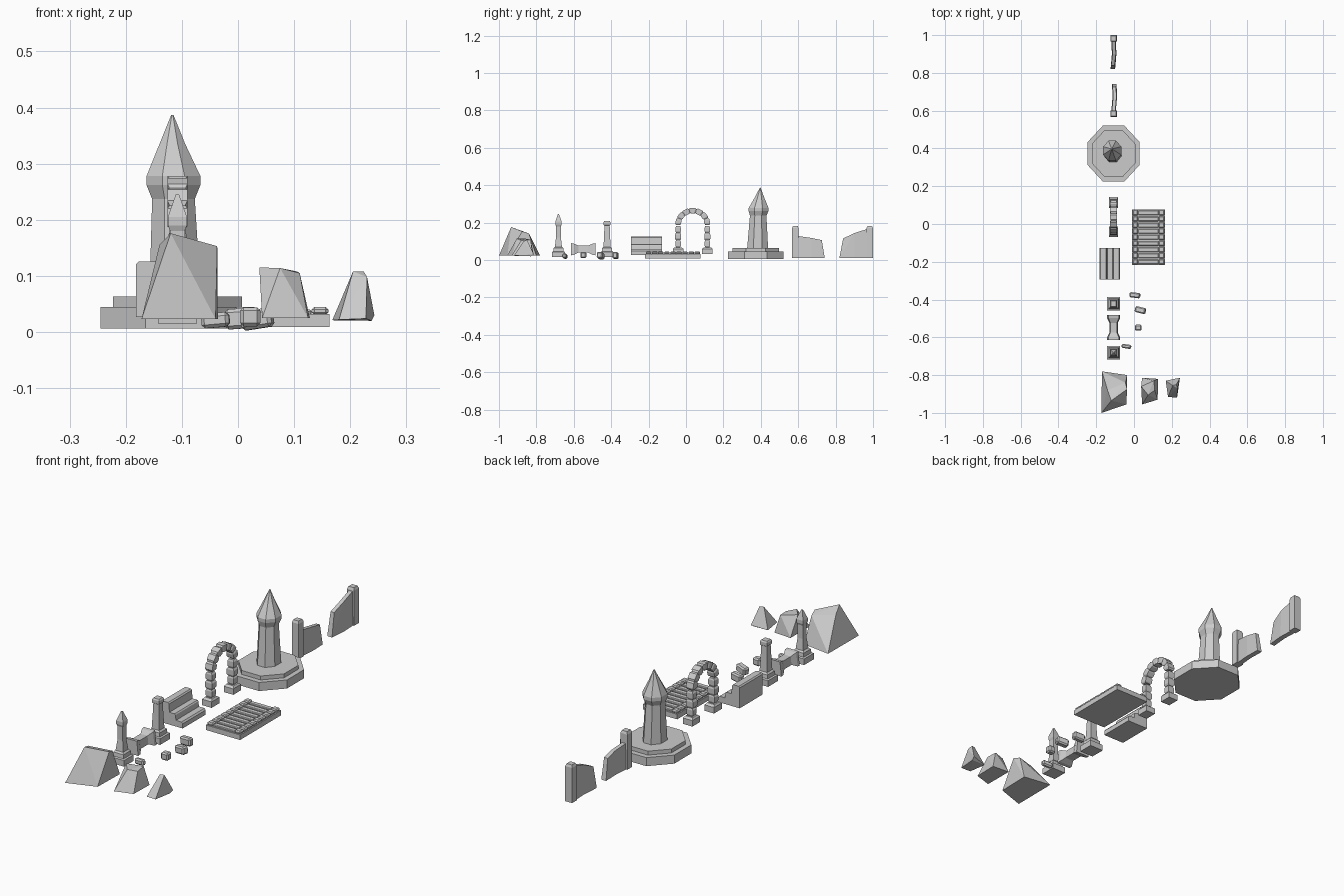
import bpy, bmesh, math
from mathutils import Vector, Matrix

if "Cube" in bpy.data.objects:
    bpy.data.objects.remove(bpy.data.objects["Cube"])

def finish(name, bm):
    bmesh.ops.recalc_face_normals(bm, faces=bm.faces)
    me = bpy.data.meshes.new(name)
    bm.to_mesh(me)
    bm.free()
    ob = bpy.data.objects.new(name, me)
    bpy.context.collection.objects.link(ob)
    return ob

def hull(name, pts):
    bm = bmesh.new()
    vs = [bm.verts.new(p) for p in pts]
    r = bmesh.ops.convex_hull(bm, input=vs)
    junk = {v for v in r["geom_interior"] + r["geom_unused"] if isinstance(v, bmesh.types.BMVert)}
    bmesh.ops.delete(bm, geom=list(junk), context='VERTS')
    bmesh.ops.dissolve_limit(bm, angle_limit=0.02, verts=bm.verts, edges=bm.edges)
    return finish(name, bm)

def box(name, lo, hi, bevel=0.0, rot=None):
    c = (Vector(lo) + Vector(hi)) / 2
    d = Vector(hi) - Vector(lo)
    m = Matrix.Translation(c)
    if rot is not None:
        m = m @ rot
    bm = bmesh.new()
    bmesh.ops.create_cube(bm, size=1, matrix=m @ Matrix.Diagonal((*d, 1)))
    if bevel:
        bmesh.ops.bevel(bm, geom=bm.edges[:], offset=bevel, segments=1, affect='EDGES')
    return finish(name, bm)

def stack(name, sides, levels):
    """Rings with flats on the axes; level = (cx, cy, z, half_x, half_y)."""
    bm = bmesh.new()
    k = 1 / math.cos(math.pi / sides)
    rings = []
    for cx, cy, z, hx, hy in levels:
        a = [(i + .5) * 2 * math.pi / sides for i in range(sides)]
        rings.append([bm.verts.new((cx + hx*k*math.cos(t), cy + hy*k*math.sin(t), z)) for t in a])
    for r, s in zip(rings, rings[1:]):
        for i in range(sides):
            j = (i + 1) % sides
            bm.faces.new((r[i], r[j], s[j], s[i]))
    bm.faces.new(rings[0])
    bm.faces.new(rings[-1])
    return finish(name, bm)

def prism_y(name, prof, y0, y1):
    """Extrude an xz profile along y."""
    bm = bmesh.new()
    f = bm.faces.new([bm.verts.new((x, y0, z)) for x, z in prof])
    r = bmesh.ops.extrude_face_region(bm, geom=[f])
    bmesh.ops.translate(bm, verts=[v for v in r["geom"] if isinstance(v, bmesh.types.BMVert)],
                        vec=(0, y1 - y0, 0))
    return finish(name, bm)

X = -0.108

# tower with stepped octagonal base
stack("tower_base_lower", 8, [(X, .373, .006, .137, .148), (X, .373, .045, .137, .148)])
stack("tower_base_upper", 8, [(X, .373, .045, .115, .124), (X, .373, .063, .115, .124)])
T = -0.115
stack("tower_body", 8, [(T + .003, .383, .063, .046, .056), (T, .386, .237, .038, .044),
                        (T, .388, .262, .048, .053), (T, .388, .278, .048, .053),
                        (-.117, .393, .335, .023, .025), (-.117, .397, .387, .002, .002)])

# broken wall ends: post plus leaning wall
def wall(name, py0, py1, ys, tops):
    stack(name + "_post", 4, [(X, (py0+py1)/2, z, h, h) for z, h in
                              ((.01, .0175), (.17, .0175), (.181, .013))])
    for i in range(2):
        pts = []
        for j in (i, i + 1):
            (yb, yt, dx), zt = ys[j], tops[j]
            for s in (-1, 1):
                pts += [(X + dx + s*.012, yb, .01), (X + dx + s*.009, yt, zt)]
        hull(f"{name}_panel_{i}", pts)

wall("wall_near", .567, .602, [(.60, .60, 0), (.67, .67, .006), (.742, .726, .004)], [.128, .118, .106])
wall("wall_far", .965, 1.0, [(.967, .967, 0), (.90, .90, .003), (.82, .84, -.004)], [.165, .144, .115])

# stone arch
AC, AZ, RM = .036, .188, .078
for s in (-1, 1):
    y = AC + s * RM
    stack("arch_foot", 4, [(X, y, .033, .024, .028), (X, y, .06, .024, .028), (X, y, .068, .018, .018)])
    for i in range(3):
        z = .068 + i * .038
        w = .016 if i % 2 else .014
        stack("arch_leg_stone", 4, [(X, y, z, w - .003, w - .003), (X, y, z + .008, w + .002, w),
                                    (X, y, z + .030, w + .002, w), (X, y, z + .038, w - .003, w - .003)])
N = 7
for i in range(N):
    pts = []
    for f, g in ((0, .004), (.2, 0), (.8, 0), (1, .004)):
        a = math.pi * (i + f) / N
        for r in (RM - .015 + g, RM + .016 - g):
            for h in (-.018 + g, .018 - g):
                pts.append((X + h, AC + r * math.cos(a), AZ + r * math.sin(a) * .97))
    hull("arch_top_stone", pts)

# plank platform with stone rails
box("platform_slab", (-.01, -.218, .009), (.163, .078, .032))
for x0 in (-.008, .131):
    for i in range(9):
        y = -.215 + i * .0325
        box("platform_rail_block", (x0, y, .03), (x0 + .03, y + .0305, .045), .005)
for i in range(9):
    y = -.213 + i * .0325
    box("platform_plank", (.022, y, .028), (.131, y + .024, .040), .003)

# stairs climbing towards -x
prism_y("stairs", [(-.182, .027), (-.182, .120), (-.177, .126), (-.148, .126), (-.143, .120), (-.141, .083),
                   (-.115, .083), (-.111, .078), (-.108, .055), (-.080, .055), (-.074, .048), (-.074, .027)],
        -.293, -.127)

# two posts
def post(name, y, shaft):
    lv = [(.015, .035), (.043, .035), (.046, .028), (.063, .026), (.07, .019)] + shaft
    stack(name, 4, [(X, y, z, h, h) for z, h in lv])

post("flat_post", -.422, [(.13, .016), (.185, .014), (.188, .018), (.203, .018), (.209, .014)])
post("pointed_post", -.682, [(.12, .013), (.18, .013), (.19, .017), (.205, .017), (.245, .003)])

# waisted railing between posts
bm = bmesh.new()
rings = []
for y, hx, z0, z1 in ((-.615, .035, .025, .090), (-.600, .035, .027, .088), (-.575, .022, .040, .077),
                      (-.523, .022, .040, .077), (-.498, .035, .027, .088), (-.483, .035, .025, .090)):
    rings.append([bm.verts.new(p) for p in ((X-hx, y, z0), (X+hx, y, z0), (X+hx*.8, y, z1), (X-hx*.8, y, z1))])
for r, s in zip(rings, rings[1:]):
    for i in range(4):
        bm.faces.new((r[i], r[(i+1) % 4], s[(i+1) % 4], s[i]))
bm.faces.new(rings[0])
bm.faces.new(rings[-1])
finish("railing", bm)

# fallen rubble blocks
for cx, cy, dx, dy, z0, z1, a in ((.005, -.377, .056, .028, .006, .042, -.12), (.034, -.456, .056, .032, .006, .04, -.25),
                                  (.022, -.549, .036, .032, .01, .044, 0), (-.040, -.648, .050, .022, .008, .034, -.15)):
    box("rubble", (cx - dx/2, cy - dy/2, z0), (cx + dx/2, cy + dy/2, z1), .006,
        Matrix.Rotation(a, 4, 'Z') @ Matrix.Rotation(a * .6, 4, 'Y'))

# faceted boulders
hull("large_boulder", [(-.172, -1.0, .023), (-.040, -.955, .023), (-.036, -.80, .023), (-.170, -.78, .023),
                       (-.12, -.935, .176), (-.140, -.88, .155), (-.037, -.875, .153), (-.045, -.84, .142)])
hull("medium_boulder", [(.043, -.955, .025), (.125, -.93, .025), (.128, -.82, .025), (.043, -.814, .025),
                        (.038, -.86, .115), (.075, -.905, .114), (.110, -.88, .105), (.105, -.83, .108)])
hull("small_boulder", [(.168, -.83, .021), (.180, -.915, .022), (.228, -.92, .024), (.243, -.814, .030),
                       (.238, -.83, .020), (.205, -.855, .108), (.224, -.85, .108), (.230, -.87, .098)])
